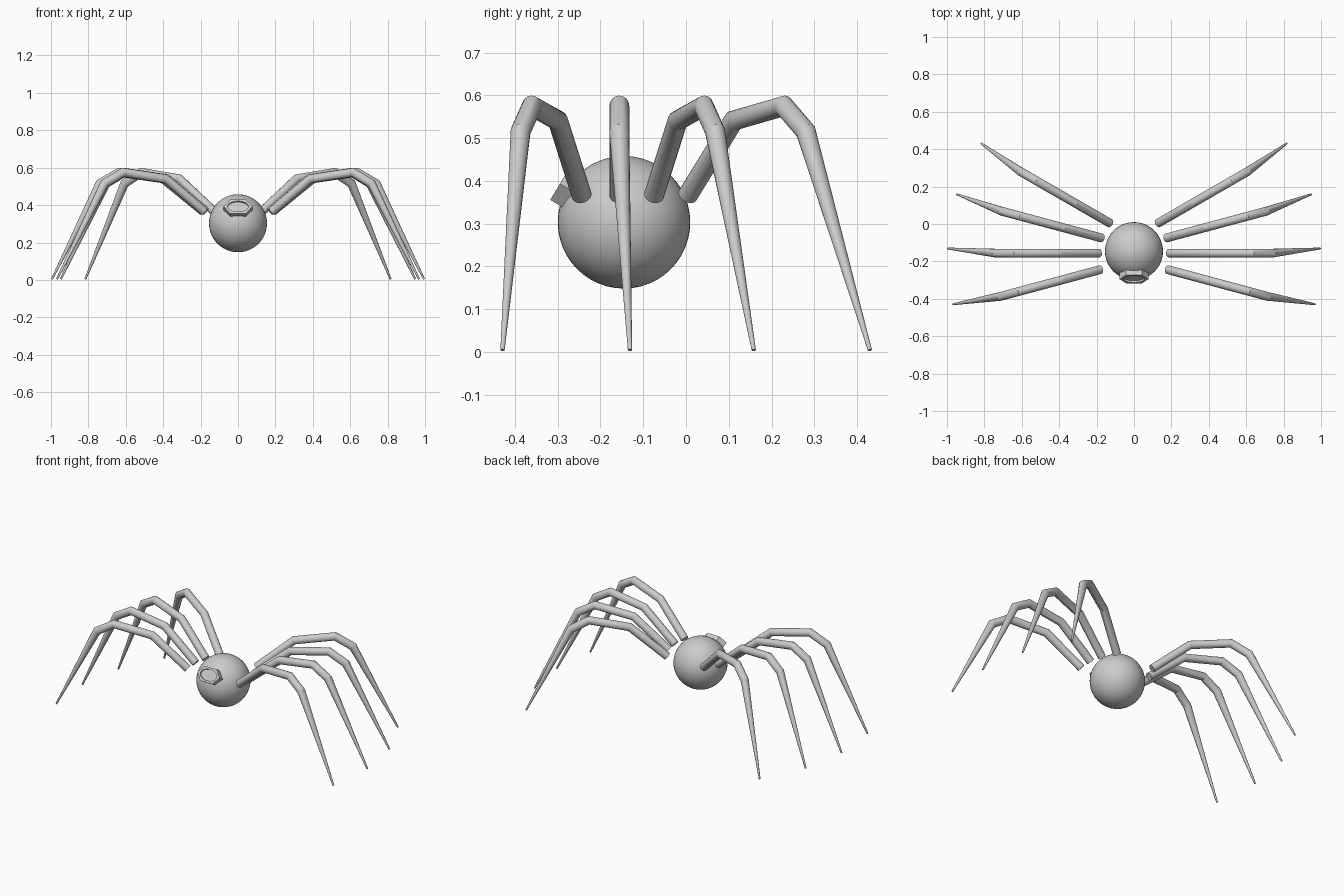
import bpy, bmesh, math
from mathutils import Vector, Matrix

if "Cube" in bpy.data.objects:
    bpy.data.objects.remove(bpy.data.objects["Cube"])

BODY = Vector((0, -0.145, 0.303))
SIDES = 16


def finish(name, bm, angle=35):
    bmesh.ops.recalc_face_normals(bm, faces=bm.faces)
    mesh = bpy.data.meshes.new(name)
    bm.to_mesh(mesh)
    bm.free()
    obj = bpy.data.objects.new(name, mesh)
    bpy.context.collection.objects.link(obj)
    bpy.ops.object.select_all(action='DESELECT')
    obj.select_set(True)
    bpy.context.view_layer.objects.active = obj
    bpy.ops.object.shade_smooth_by_angle(angle=math.radians(angle))
    return obj


# Round body
bm = bmesh.new()
bmesh.ops.create_uvsphere(bm, u_segments=48, v_segments=24, radius=0.155)
bmesh.ops.translate(bm, vec=BODY, verts=bm.verts)
finish("body", bm)

# Single eye: stretched hexagonal block with a shallow oval recess, tilted upward
tilt = math.radians(31)
aim = Matrix.Translation(BODY) @ Matrix.Rotation(math.pi / 2 - tilt, 4, 'X')
bm = bmesh.new()
count = 24
hexagon = [Vector((0.077, 0, 0)), Vector((0.042, 0.044, 0)), Vector((-0.042, 0.044, 0)),
           Vector((-0.077, 0, 0)), Vector((-0.042, -0.044, 0)), Vector((0.042, -0.044, 0))]
outline, oval = [], []
for i in range(count):
    k, t = divmod(i, 4)
    p = hexagon[k].lerp(hexagon[(k + 1) % 6], t / 4)
    a = math.atan2(p.y / 0.045, p.x / 0.065)
    outline.append(p)
    oval.append(Vector((0.056 * math.cos(a), 0.033 * math.sin(a), 0)))
loops = [(outline, 0.11), (outline, 0.175), (oval, 0.175), (oval, 0.165)]
rings = [[bm.verts.new(aim @ Vector((p.x, p.y, z))) for p in pts] for pts, z in loops]
for a, b in zip(rings, rings[1:]):
    for i in range(count):
        j = (i + 1) % count
        bm.faces.new((a[i], a[j], b[j], b[i]))
bm.faces.new(rings[0])
bm.faces.new(rings[-1])
finish("eye", bm, 25)

# Jointed leg: (outward, sideways, height above ground, radius)
PATH = [(0, 0, 0.366, 0.0235), (0.215, 0, 0.541, 0.0235), (0.45, 0, 0.575, 0.0235),
        (0.553, 0, 0.515, 0.0235), (0.809, 0.025, 0.004, 0.005)]


def leg(name, root, yaw, side):
    place = (Matrix.Scale(side, 4, (1, 0, 0)) @ Matrix.Translation((root[0], root[1], 0))
             @ Matrix.Rotation(math.radians(yaw), 4, 'Z'))
    pts = [Vector(p[:3]) for p in PATH]
    bm = bmesh.new()
    rings = []
    for i, p in enumerate(pts):
        before = (p - pts[i - 1]).normalized() if i else (pts[1] - p).normalized()
        after = (pts[i + 1] - p).normalized() if i < len(pts) - 1 else before
        along = (before + after).normalized()
        up = Vector((-along.z, 0, along.x)).normalized()
        r = PATH[i][3]
        mitre = r / max(0.5, along.dot(before))
        ring = []
        for k in range(SIDES):
            a = 2 * math.pi * k / SIDES
            v = p + up * (mitre * math.cos(a)) + Vector((0, r * math.sin(a), 0))
            ring.append(bm.verts.new(place @ v))
        rings.append(ring)
    for a, b in zip(rings, rings[1:]):
        for k in range(SIDES):
            j = (k + 1) % SIDES
            bm.faces.new((a[k], a[j], b[j], b[k]))
    bm.faces.new(rings[0])
    bm.faces.new(rings[-1])
    finish(name, bm, 30)


# Four legs on each side
LEGS = [("front_leg", (0.18, -0.244), -15), ("mid_front_leg", (0.186, -0.156), 0),
        ("mid_back_leg", (0.172, -0.075), 15), ("back_leg", (0.128, 0.004), 30)]
for name, root, yaw in LEGS:
    for side, label in ((1, "right"), (-1, "left")):
        leg(f"{name}_{label}", root, yaw, side)
